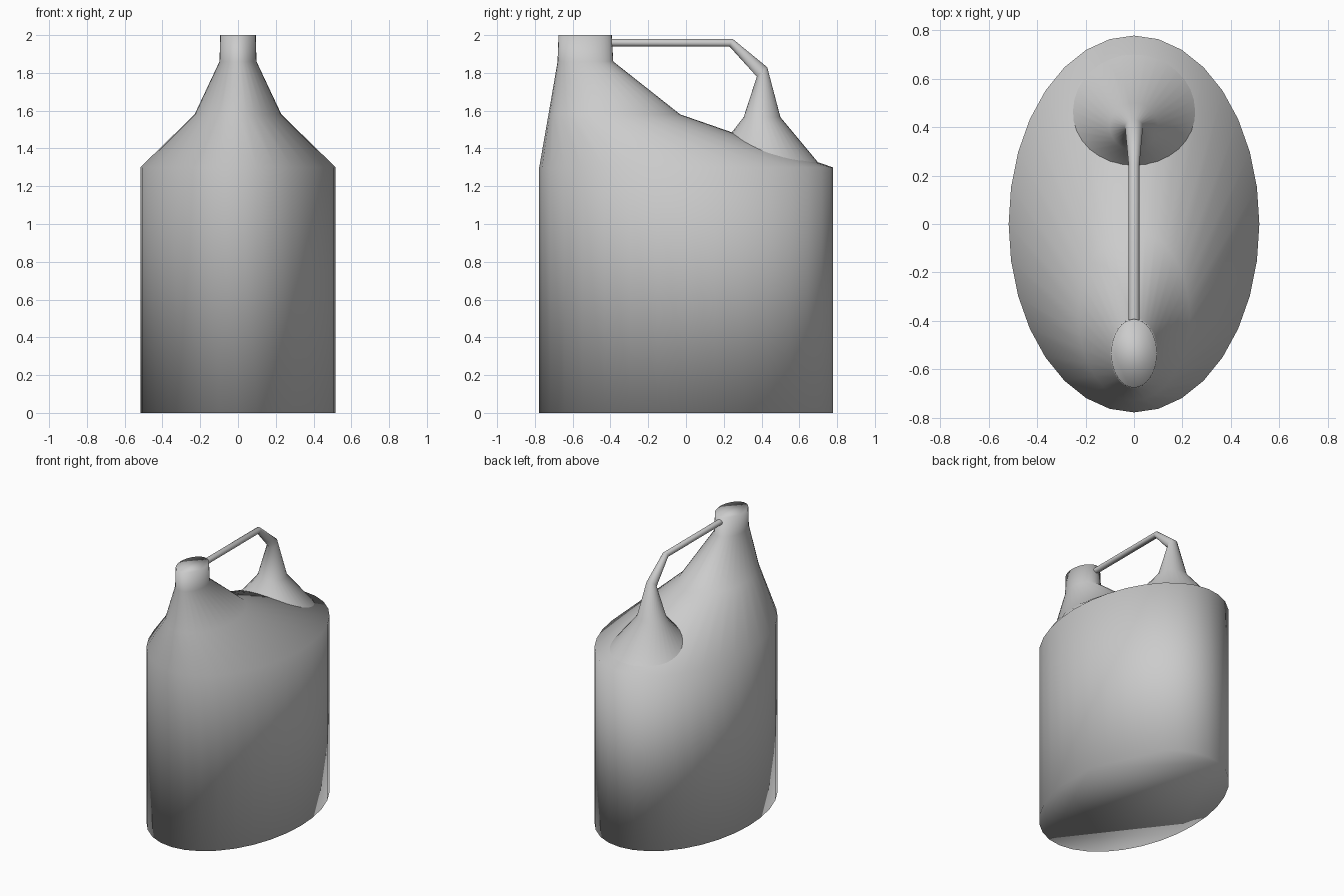
import bpy, bmesh
from math import sin, cos, tau

if "Cube" in bpy.data.objects:
    bpy.data.objects.remove(bpy.data.objects["Cube"])

SIDES = 32

def loft(name, rings, caps=True):
    """Skin elliptical rings: (x radius, one end (y, z), opposite end (y, z), side dip)."""
    bm = bmesh.new()
    loops = []
    for rx, (y0, z0), (y1, z1), dip in rings:
        cy, cz, hy, hz = (y0 + y1) / 2, (z0 + z1) / 2, (y1 - y0) / 2, (z1 - z0) / 2
        loop = []
        for i in range(SIDES):
            s, c = sin(tau * i / SIDES), cos(tau * i / SIDES)
            loop.append(bm.verts.new((rx * s, cy + hy * c, cz + hz * c - dip * s * s)))
        loops.append(loop)
    for a, b in zip(loops, loops[1:]):
        for i in range(SIDES):
            j = (i + 1) % SIDES
            bm.faces.new((a[i], a[j], b[j], b[i]))
    if caps:
        bm.faces.new(loops[0])
        bm.faces.new(loops[-1])
    bmesh.ops.recalc_face_normals(bm, faces=bm.faces)
    for f in bm.faces:
        f.smooth = True
    mesh = bpy.data.meshes.new(name)
    bm.to_mesh(mesh)
    bm.free()
    obj = bpy.data.objects.new(name, mesh)
    bpy.context.collection.objects.link(obj)
    return obj

# Bottle: straight oval body, slanted shoulder, neck set towards the front
loft("bottle_body", [
    (0.517, (-0.777, 0.0), (0.777, 0.0), 0),
    (0.517, (-0.777, 1.3), (0.777, 1.3), 0),
    (0.23, (-0.728, 1.58), (-0.03, 1.58), 0),
    (0.098, (-0.68, 1.86), (-0.385, 1.86), 0),
    (0.094, (-0.675, 2.0), (-0.393, 2.0), 0),
])

# Handle: thin bar from the neck, bending down into a flared foot on the shoulder
loft("handle", [
    (0.022, (-0.42, 1.94), (-0.42, 1.98), 0),
    (0.022, (0.23, 1.94), (0.247, 1.98), 0),
    (0.037, (0.375, 1.78), (0.43, 1.83), 0),
    (0.1, (0.305, 1.565), (0.5, 1.565), 0),
    (0.262, (0.238, 1.48), (0.707, 1.317), 0.045),
], caps=False)
